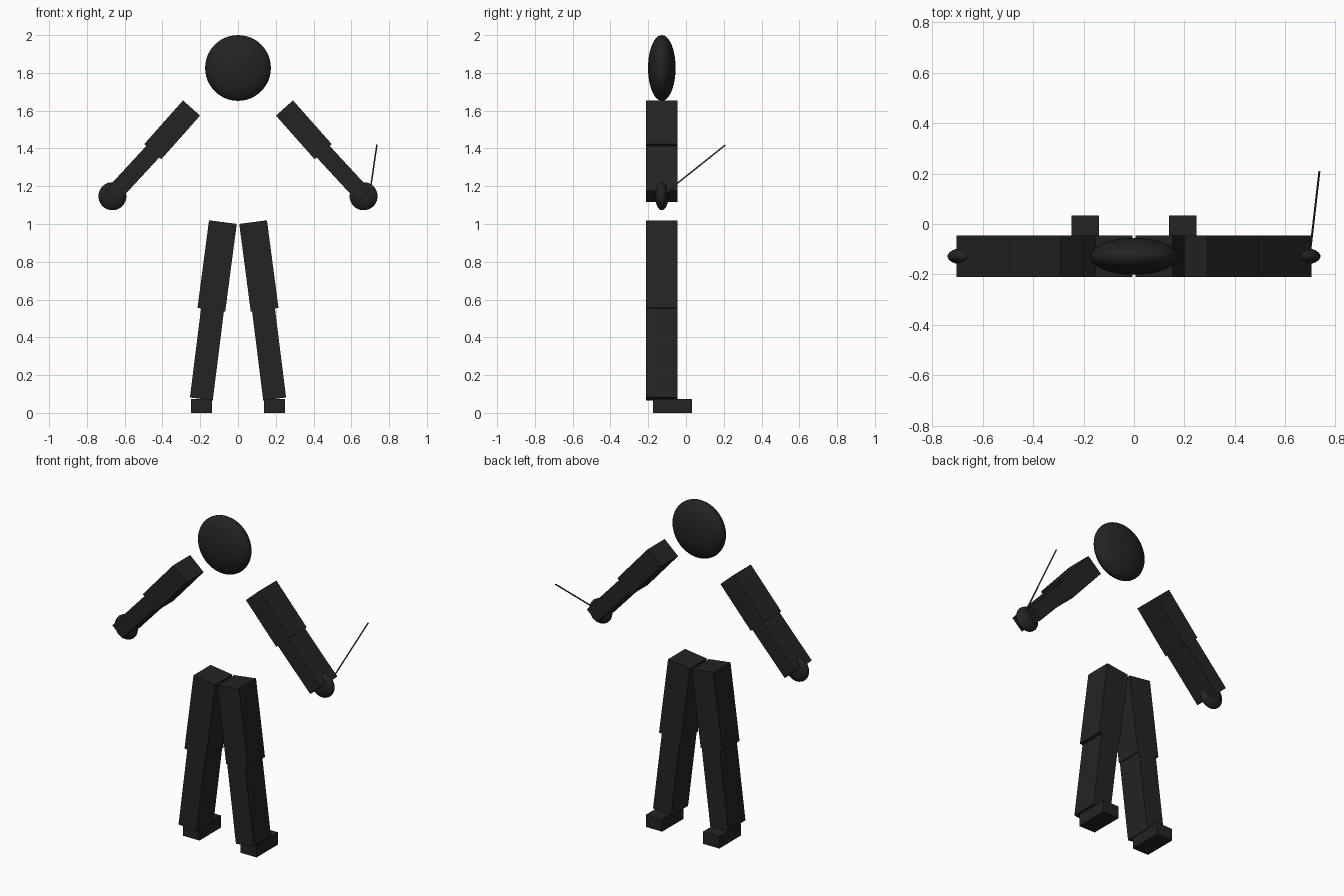
import bpy
import math
from mathutils import Vector

if "Cube" in bpy.data.objects:
    bpy.data.objects.remove(bpy.data.objects["Cube"])

BODY_Y = -0.128      # depth centre of the figure
BODY_DEPTH = 0.165


def material(name, rgb):
    m = bpy.data.materials.new(name)
    m.diffuse_color = (*rgb, 1)
    m.use_nodes = True
    m.node_tree.nodes["Principled BSDF"].inputs["Base Color"].default_value = m.diffuse_color
    return m


black = material("soft black", (0.017, 0.017, 0.017))
grey = material("stick grey", (0.06, 0.06, 0.06))


def finish(name, mat):
    ob = bpy.context.object
    ob.name = name
    ob.data.materials.append(mat)
    return ob


def box(name, centre, size, tilt=0.0):
    bpy.ops.mesh.primitive_cube_add(size=1, location=centre, rotation=(0, tilt, 0))
    ob = finish(name, black)
    ob.scale = size
    return ob


def limb(name, start, end, width):
    """Box running between two (x, z) points in the frontal plane."""
    dx, dz = end[0] - start[0], end[1] - start[1]
    centre = ((start[0] + end[0]) / 2, BODY_Y, (start[1] + end[1]) / 2)
    return box(name, centre, (width, BODY_DEPTH, math.hypot(dx, dz)), math.atan2(dx, dz))


def ellipsoid(name, centre, radii):
    bpy.ops.mesh.primitive_uv_sphere_add(segments=48, ring_count=24, radius=1, location=centre)
    ob = finish(name, black)
    ob.scale = radii
    bpy.ops.object.shade_smooth()
    return ob


# Head: a disc-like ellipsoid
ellipsoid("head", (0, BODY_Y, 1.826), (0.174, 0.073, 0.174))

# Arms, hands, legs and feet on both sides
for side, s in (("left", 1), ("right", -1)):
    limb(side + "_upper_arm", (s * 0.246, 1.614), (s * 0.451, 1.383), 0.121)
    limb(side + "_forearm", (s * 0.449, 1.385), (s * 0.669, 1.147), 0.092)
    ellipsoid(side + "_hand", (s * 0.665, BODY_Y, 1.147), (0.074, 0.035, 0.074))
    limb(side + "_thigh", (s * 0.080, 1.010), (s * 0.141, 0.546), 0.148)
    limb(side + "_shin", (s * 0.135, 0.546), (s * 0.194, 0.074), 0.122)
    box(side + "_foot", (s * 0.193, -0.071, 0.037), (0.110, 0.208, 0.074))

# Thin stick held in one hand, pointing up and back
base = Vector((0.696, BODY_Y, 1.15))
tip = Vector((0.735, 0.208, 1.418))
axis = tip - base
bpy.ops.mesh.primitive_cylinder_add(vertices=12, radius=0.004, depth=axis.length,
                                    location=(base + tip) / 2,
                                    rotation=axis.to_track_quat('Z', 'Y').to_euler())
finish("stick", grey)
bpy.ops.object.shade_smooth_by_angle()
